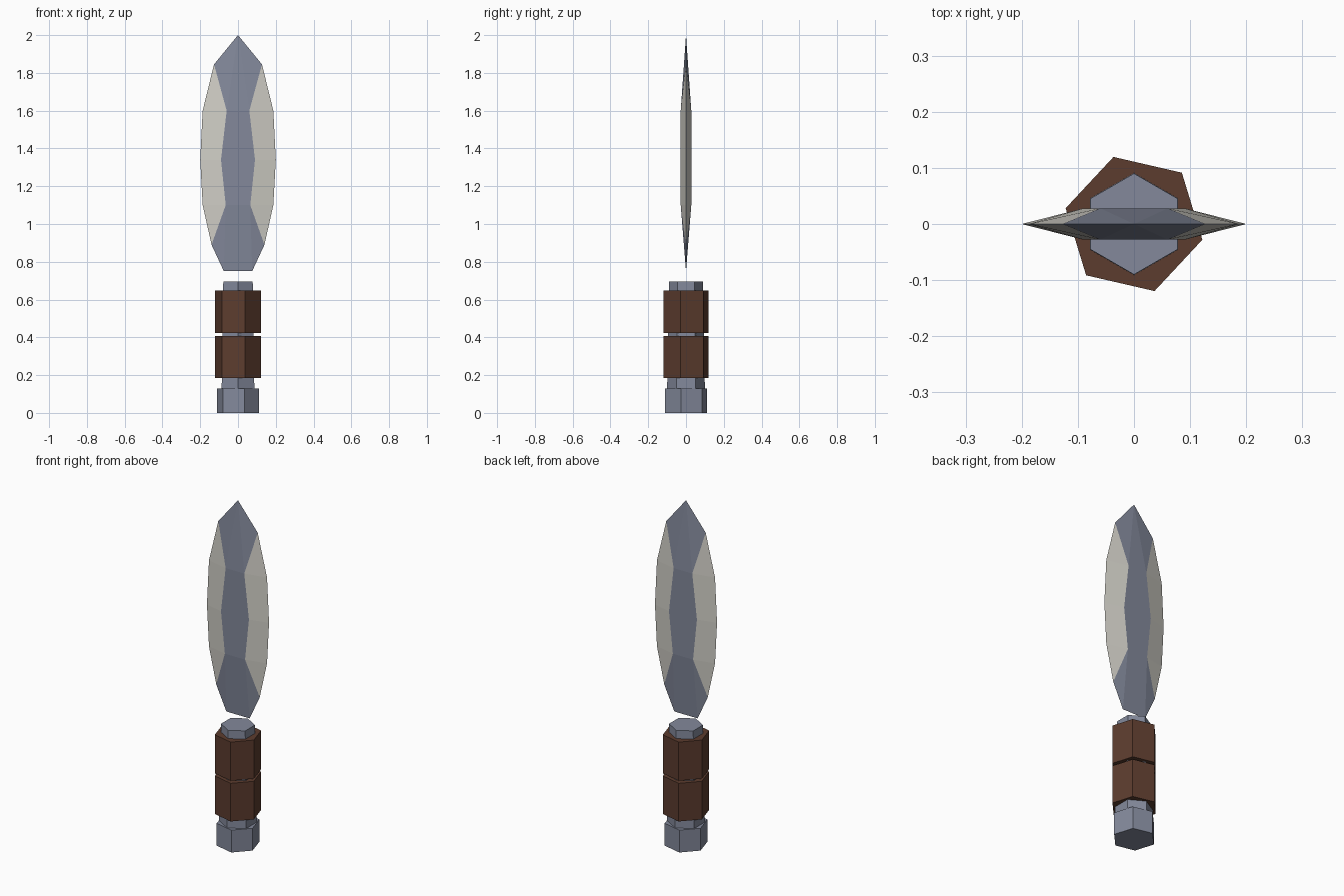
import bpy, bmesh, math

if "Cube" in bpy.data.objects:
    bpy.data.objects.remove(bpy.data.objects["Cube"])


def material(name, rgb):
    def lin(c):
        c /= 255
        return c / 12.92 if c <= 0.04045 else ((c + 0.055) / 1.055) ** 2.4
    m = bpy.data.materials.new(name)
    m.diffuse_color = (*[lin(c) for c in rgb], 1)
    m.use_nodes = True
    m.node_tree.nodes["Principled BSDF"].inputs["Base Color"].default_value = m.diffuse_color
    return m


steel = material("blue grey steel", (131, 137, 155))
edge = material("pale sharpened edge", (208, 206, 198))
leather = material("brown leather", (92, 60, 46))


def hex_part(name, z0, z1, r0, r1, turn, mat):
    """Six-sided prism from z0 to z1, with a vertex at the given angle."""
    bm = bmesh.new()
    rings = [[bm.verts.new((r * math.cos(math.radians(turn + 60 * i)),
                            r * math.sin(math.radians(turn + 60 * i)), z))
              for i in range(6)] for z, r in ((z0, r0), (z1, r1))]
    low, top = rings
    bm.faces.new(low[::-1])
    bm.faces.new(top)
    for i in range(6):
        j = (i + 1) % 6
        bm.faces.new((low[i], low[j], top[j], top[i]))
    finish(name, bm, [mat])


def finish(name, bm, mats):
    bmesh.ops.recalc_face_normals(bm, faces=bm.faces[:])
    me = bpy.data.meshes.new(name)
    bm.to_mesh(me)
    bm.free()
    for m in mats:
        me.materials.append(m)
    bpy.context.collection.objects.link(bpy.data.objects.new(name, me))


# Handle: pommel, tapering core and two leather grips
hex_part("pommel", 0, 0.13, 0.115, 0.115, 47, steel)
hex_part("handle_core", 0.12, 0.695, 0.1, 0.09, 30, steel)
hex_part("lower_grip", 0.185, 0.407, 0.125, 0.125, 47, leather)
hex_part("upper_grip", 0.422, 0.647, 0.125, 0.125, 47, leather)

# Blade: outline in the y = 0 plane, raised flat centre on both sides
outline = [(0.075, 0.75), (0.14, 0.89), (0.187, 1.10), (0.2, 1.34),
           (0.187, 1.60), (0.127, 1.845)]
ridge = [(0.065, 1.10), (0.09, 1.34), (0.06, 1.60)]
HALF = 0.028

bm = bmesh.new()
tip = bm.verts.new((0, 0, 2))
out = {s: [bm.verts.new((s * x, 0, z)) for x, z in outline] for s in (-1, 1)}


def face(verts, mat):
    bm.faces.new(verts).material_index = mat


for side in (-1, 1):
    rid = {s: [bm.verts.new((s * x, side * HALF, z)) for x, z in ridge]
           for s in (-1, 1)}
    L, R = rid[-1], rid[1]
    # central flat, lower wedge and point
    face((L[0], R[0], R[1], L[1]), 0)
    face((L[1], R[1], R[2], L[2]), 0)
    face((out[-1][0], out[1][0], R[0], L[0]), 0)
    face((L[2], R[2], tip), 0)
    for s in (-1, 1):
        o, r = out[s], rid[s]
        face((o[0], o[1], r[0]), 0)
        face((r[2], o[5], tip), 0)
        # pale cutting edge
        face((o[1], o[2], r[0]), 1)
        face((r[0], o[2], o[3], r[1]), 1)
        face((r[1], o[3], o[4], r[2]), 1)
        face((r[2], o[4], o[5]), 1)
finish("blade", bm, [steel, edge])
